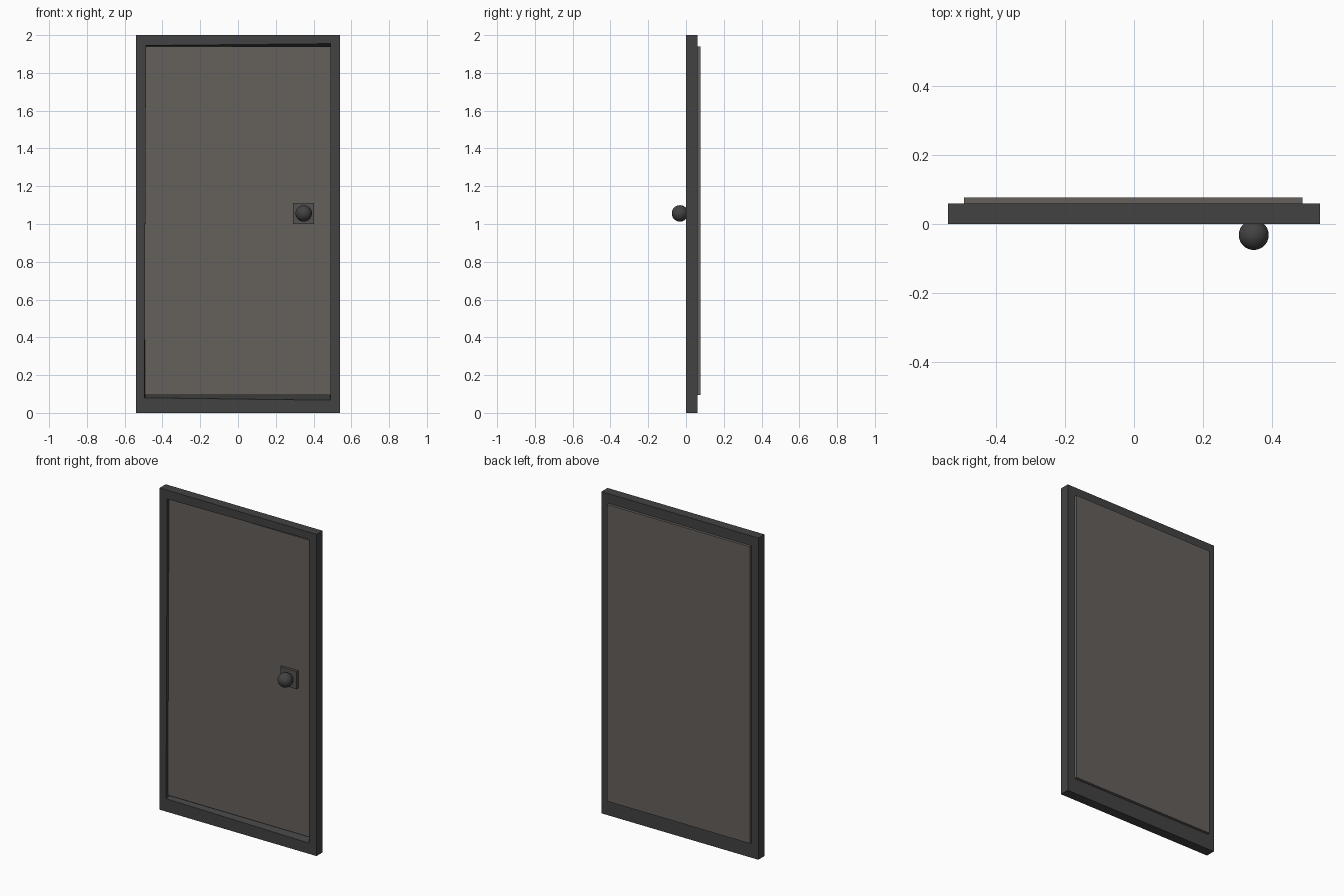
import bpy, bmesh

if "Cube" in bpy.data.objects:
    bpy.data.objects.remove(bpy.data.objects["Cube"])


def material(name, color):
    m = bpy.data.materials.new(name)
    m.diffuse_color = color
    m.use_nodes = True
    m.node_tree.nodes["Principled BSDF"].inputs["Base Color"].default_value = m.diffuse_color
    return m


def make_object(name, bm, mat):
    bmesh.ops.recalc_face_normals(bm, faces=bm.faces)
    me = bpy.data.meshes.new(name)
    bm.to_mesh(me)
    bm.free()
    me.materials.append(mat)
    ob = bpy.data.objects.new(name, me)
    bpy.context.collection.objects.link(ob)
    return ob


def box(name, x, y, z, mat):
    bm = bmesh.new()
    bmesh.ops.create_cube(bm, size=1)
    for v in bm.verts:
        v.co = [lo + (c + 0.5) * (hi - lo) for c, (lo, hi) in zip(v.co, (x, y, z))]
    return make_object(name, bm, mat)


dark = material("dark_metal", (0.055, 0.055, 0.055, 1))
brown = material("brown_panel", (0.13, 0.115, 0.105, 0.9))
plate_mat = material("plate_metal", (0.09, 0.085, 0.08, 1))

# Frame: closed loop of four rings, with a slightly uneven front opening
outer = [(-0.54, 0), (0.54, 0), (0.54, 2), (-0.54, 2)]
front_opening = [(-0.495, 0.08), (0.49, 0.067), (0.49, 1.955), (-0.487, 1.945)]
back_opening = [(-0.487, 0.095), (0.487, 0.095), (0.487, 1.935), (-0.487, 1.935)]
bm = bmesh.new()
rings = [[bm.verts.new((x, y, z)) for x, z in ring] for ring, y in
         ((outer, 0.0), (outer, 0.06), (back_opening, 0.06), (front_opening, 0.0))]
for r in range(4):
    a, b = rings[r], rings[(r + 1) % 4]
    for i in range(4):
        j = (i + 1) % 4
        bm.faces.new((a[i], a[j], b[j], b[i]))
make_object("door_frame", bm, dark)

# Door panel, standing proud of the frame at the back
box("door_panel", (-0.494, 0.49), (0.018, 0.077), (0.095, 1.94), brown)

# Lock plate and round knob
box("lock_plate", (0.29, 0.402), (0.001, 0.022), (1.0, 1.11), plate_mat)
bm = bmesh.new()
bmesh.ops.create_uvsphere(bm, u_segments=32, v_segments=16, radius=0.0435)
for f in bm.faces:
    f.smooth = True
knob = make_object("door_knob", bm, dark)
knob.location = (0.348, -0.032, 1.056)
